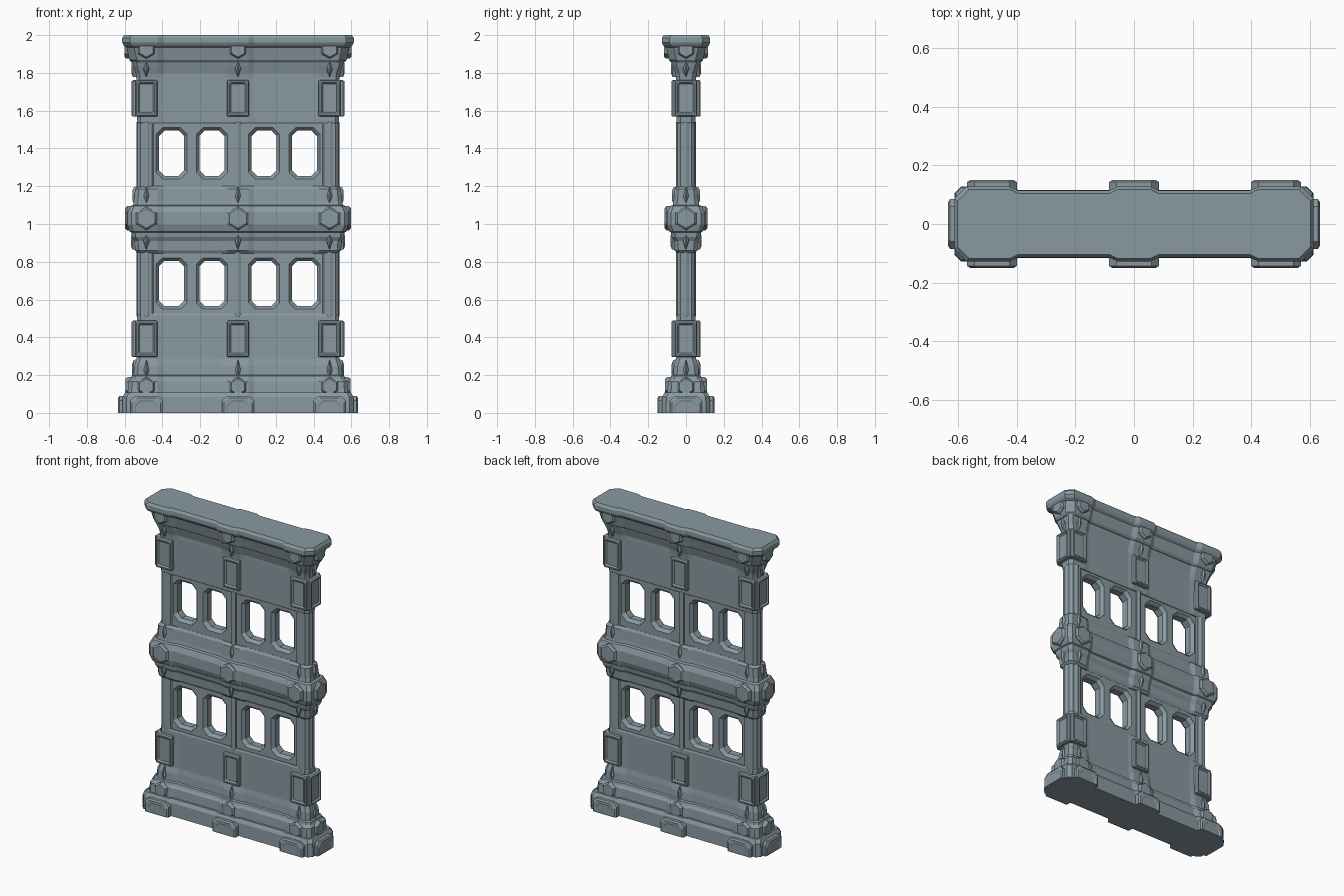
import bpy, bmesh
from math import pi, sin, cos
from mathutils import Matrix, Vector

old = bpy.data.objects.get("Cube")
if old:
    bpy.data.objects.remove(old, do_unlink=True)

STONE = (0.25, 0.32, 0.355, 1)
stone = bpy.data.materials.new("blue grey stone")
stone.diffuse_color = STONE
stone.use_nodes = True
stone.node_tree.nodes["Principled BSDF"].inputs["Base Color"].default_value = STONE

PILLAR = 0.485          # centre of the end pillars
# Pillar faces: centre x and turn about z
SITES = [(x, a) for x in (-PILLAR, 0, PILLAR) for a in (0, pi)]
SITES += [(PILLAR, pi / 2), (-PILLAR, -pi / 2)]


def loft(bm, rings, ring_closed=False):
    """Skin a list of equal rings; cap the ends, or join last to first."""
    rows = [[bm.verts.new(p) for p in ring] for ring in rings]
    n = len(rows[0])
    pairs = list(zip(rows, rows[1:]))
    if ring_closed:
        pairs.append((rows[-1], rows[0]))
    else:
        bm.faces.new(rows[0])
        bm.faces.new(rows[-1])
    for a, b in pairs:
        for i in range(n):
            j = (i + 1) % n
            bm.faces.new((a[i], a[j], b[j], b[i]))


def finish(bm, name):
    bmesh.ops.recalc_face_normals(bm, faces=bm.faces[:])
    mesh = bpy.data.meshes.new(name)
    bm.to_mesh(mesh)
    bm.free()
    mesh.materials.append(stone)
    bpy.context.collection.objects.link(bpy.data.objects.new(name, mesh))


def octagon(x0, x1, z0, z1, c):
    """Chamfered rectangle as (x, z) pairs, kept above the ground."""
    pts = [(x0 + c, z0), (x1 - c, z0), (x1, z0 + c), (x1, z1 - c),
           (x1 - c, z1), (x0 + c, z1), (x0, z1 - c), (x0, z0 + c)]
    return [(x, max(z, 0)) for x, z in pts]


def place_on_pillars(name, layers):
    """Put a layered relief, [(outline, distance out)], on every pillar face."""
    bm = bmesh.new()
    for cx, turn in SITES:
        m = Matrix.Translation((cx, 0, 0)) @ Matrix.Rotation(turn, 4, 'Z')
        loft(bm, [[m @ Vector((u, -out, z)) for u, z in outline]
                  for outline, out in layers])
    finish(bm, name)


def plan(z, h, bump, c):
    """Wall plan at one height, swelling by bump at the three pillars."""
    w, hx = h - bump, PILLAR + h
    side = [(0.055, h), (0.085, w), (0.395, w), (0.425, h), (hx - c, h), (hx, h - c)]
    quad = side + [(x, -y) for x, y in reversed(side)]
    quad += [(-x, -y) for x, y in quad]
    return [Vector((x, y, z)) for x, y in quad]


def moulding(name, levels, c=0.02):
    bm = bmesh.new()
    loft(bm, [plan(z, h, bump, c) for z, h, bump in levels])
    finish(bm, name)


# Horizontal masonry: (height, half depth, pillar swelling)
moulding("plinth", [(0, .128, .012), (.085, .126, .012), (.108, .113, .012)], 0.022)
moulding("lower_wall", [
    (.1, .1, .012), (.165, .095, .012), (.18, .082, .01), (.195, .078, .01),
    (.2, .068, .01), (.25, .064, .01), (.285, .053, .005), (.515, .05, .003), (.525, .045, .003)])
moulding("middle_band", [
    (.845, .045, .006), (.86, .06, .012), (.91, .064, .012), (.93, .076, .012),
    (.955, .08, .012), (.96, .088, .012), (.995, .1, .012), (1.06, .1, .012),
    (1.095, .085, .012), (1.1, .07, .012), (1.12, .066, .012), (1.185, .06, .012),
    (1.2, .045, .006)])
moulding("upper_wall", [
    (1.53, .045, .003), (1.54, .05, .003), (1.775, .053, .005), (1.8, .057, .01),
    (1.84, .07, .012), (1.86, .075, .012)])
moulding("cornice", [
    (1.855, .078, .012), (1.868, .09, .012), (1.9, .097, .012), (1.935, .105, .012),
    (1.945, .12, .014), (1.96, .128, .014), (1.985, .128, .014), (2, .118, .014)], 0.04)

STOREYS = [(.51, .855, .685), (1.19, 1.54, 1.375)]   # bottom, top, window centre

# Window bays with splayed octagonal openings
bm = bmesh.new()
for z0, z1, zc in STOREYS:
    for s in (-1, 1):
        for a, b, centre in ((0, .242, .138), (.242, .475, .352)):
            def opening(half_w, half_h, c):
                return octagon(centre - half_w, centre + half_w, zc - half_h, zc + half_h, c)
            cell = octagon(a, b, z0, z1, .002)
            outer, inner = opening(.083, .136, .036), opening(.067, .12, .03)
            section = [(cell, .038), (outer, .038), (outer, .043), (inner, .022)]
            section += [(o, -y) for o, y in reversed(section)]
            loft(bm, [[Vector((s * x, y, z)) for x, z in o] for o, y in section], True)
finish(bm, "window_bays")

# Corner columns beside the windows
bm = bmesh.new()
for z0, z1, zc in STOREYS:
    for s in (-1, 1):
        loft(bm, [[Vector((s * PILLAR + x, y - 1, z))
                   for x, y in octagon(-.046, .046, 1 - .046, 1 + .046, .016)]
                  for z in (z0, z1)])
finish(bm, "corner_columns")

# Slim ribs running up the columns and between the bays
for label, (z0, z1, zc) in zip(("lower", "upper"), STOREYS):
    place_on_pillars(label + "_ribs", [
        (octagon(-.018, .018, z0, z1, .002), .03),
        (octagon(-.016, .016, z0, z1, .002), .046),
        (octagon(-.005, .005, z0, z1, .002), .052)])

# Sunken rectangular panels
for label, z0, z1 in (("lower", .295, .488), ("upper", 1.568, 1.762)):
    def frame(d):
        return octagon(d - .058, .058 - d, z0 + d, z1 - d, .004)
    place_on_pillars(label + "_panels", [
        (frame(0), .03), (frame(0), .07), (frame(.006), .078),
        (frame(.014), .078), (frame(.022), .068)])

# Chamfered blocks around the plinth
def block(d):
    return octagon(d - .085, .085 - d, -.04, .09 - d, .025)
place_on_pillars("plinth_blocks", [
    (block(0), .1), (block(0), .143), (block(.01), .15), (block(.025), .15), (block(.03), .147)])


# Hexagonal studs
def hexagon(zc, r):
    return [(r * sin(i * pi / 3), zc + r * cos(i * pi / 3)) for i in range(6)]


for label, zc, r, out in (("lower", .14, .05, .11), ("middle", 1.03, .064, .114),
                          ("upper", 1.925, .05, .116)):
    place_on_pillars(label + "_studs", [
        (hexagon(zc, r), .06), (hexagon(zc, r), out - .012),
        (hexagon(zc, r * .82), out), (hexagon(zc, r * .7), out)])

# Pointed finials above and below the studs
for label, z0, z1, out in (("plinth", .17, .285, .076), ("lower", .86, .96, .082),
                           ("middle", 1.1, 1.2, .074), ("cornice", 1.775, 1.87, .08)):
    mid = (z0 + z1) / 2
    def diamond(w, k):
        return [(w, mid), (0, mid + k * (z1 - mid)), (-w, mid), (0, mid + k * (z0 - mid))]
    place_on_pillars(label + "_finials", [
        (diamond(.02, 1), .045), (diamond(.014, .9), out - .008), (diamond(.003, .5), out)])
